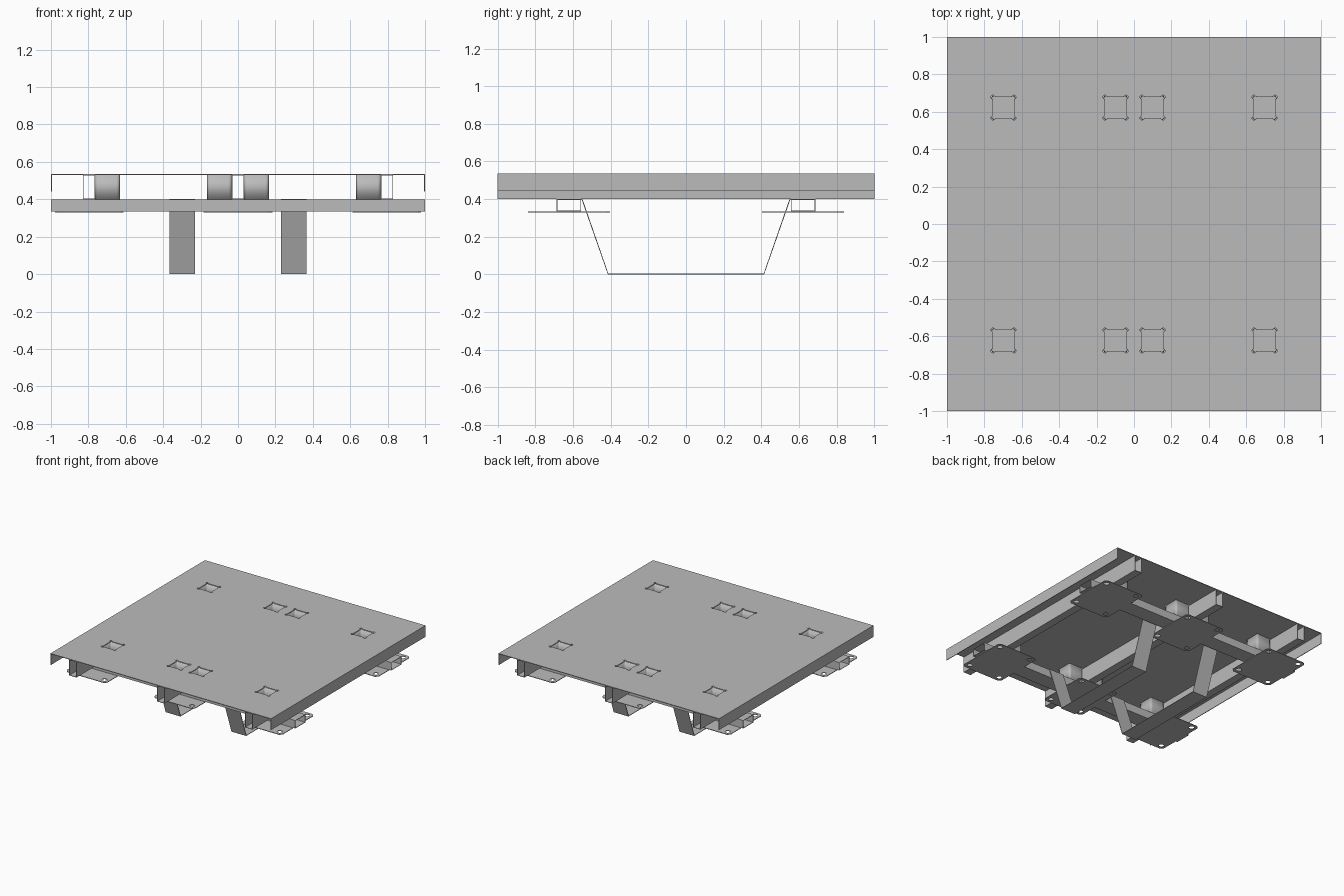
import bpy, bmesh
from math import cos, sin, pi
from mathutils import Vector

cube = bpy.data.objects.get("Cube")
if cube:
    bpy.data.objects.remove(cube, do_unlink=True)

steel = bpy.data.materials.new("grey steel")
steel.use_nodes = True
grey = (0.50, 0.50, 0.50, 1)
steel.diffuse_color = grey
steel.node_tree.nodes["Principled BSDF"].inputs["Base Color"].default_value = grey

TOP, DECK, LOW = 0.535, 0.40, 0.335   # deck top, girder bottom, cross beam bottom
WALL = 0.005


def finish(bm, name, thickness=0.0, smooth=False):
    """Turn a bmesh into an object, thickened inwards if it is a sheet."""
    mesh = bpy.data.meshes.new(name)
    bm.to_mesh(mesh)
    bm.free()
    mesh.materials.append(steel)
    obj = bpy.data.objects.new(name, mesh)
    bpy.context.collection.objects.link(obj)
    if thickness:
        mod = obj.modifiers.new("Sheet thickness", 'SOLIDIFY')
        mod.thickness = thickness
        mod.offset = -1
    if smooth:
        bpy.ops.object.select_all(action='DESELECT')
        obj.select_set(True)
        bpy.context.view_layer.objects.active = obj
        bpy.ops.object.shade_smooth_by_angle()
    return obj


def sweep(name, profile, axis, start, end, closed=True, smooth=False):
    """Pull a counter-clockwise profile along an axis into an open-ended sheet."""
    place = {'X': lambda p, t: (t, p[0], p[1]),
             'Y': lambda p, t: (p[0], t, p[1]),
             'Z': lambda p, t: (p[0], p[1], t)}[axis]
    bm = bmesh.new()
    a = [bm.verts.new(place(p, start)) for p in profile]
    b = [bm.verts.new(place(p, end)) for p in profile]
    n = len(profile)
    for i in range(n if closed else n - 1):
        j = (i + 1) % n
        quad = [a[i], a[j], b[j], b[i]]
        bm.faces.new(quad[::-1] if axis == 'Y' else quad)
    return finish(bm, name, WALL, smooth)


def punched(name, outline, holes, z):
    """Flat sheet with holes, its upper side at z."""
    bm = bmesh.new()
    edges = []
    for loop in [outline] + holes:
        vs = [bm.verts.new((x, y, z)) for x, y in loop]
        edges += [bm.edges.new((vs[i - 1], vs[i])) for i in range(len(vs))]
    bmesh.ops.triangle_fill(bm, edges=edges, use_beauty=True, normal=Vector((0, 0, 1)))
    for f in bm.faces:
        f.normal_update()
        if f.normal.z < 0:
            f.normal_flip()
    return finish(bm, name, WALL)


def rect(cx, cy, hx, hy):
    return [(cx - hx, cy - hy), (cx + hx, cy - hy), (cx + hx, cy + hy), (cx - hx, cy + hy)]


def arc(cx, cy, r, start, turn, steps):
    return [(cx + r * cos(start + turn * i / steps), cy + r * sin(start + turn * i / steps))
            for i in range(steps + 1)]


def rounded(cx, cy, half, r):
    pts = []
    for k, (sx, sy) in enumerate([(1, 1), (-1, 1), (-1, -1), (1, -1)]):
        pts += arc(cx + sx * (half - r), cy + sy * (half - r), r, k * pi / 2, pi / 2, 4)
    return pts


def relieved(cx, cy, half, r):
    """Square opening with round corner reliefs."""
    pts = []
    for k, (sx, sy) in enumerate([(1, 1), (-1, 1), (-1, -1), (1, -1)]):
        pts += arc(cx + sx * half, cy + sy * half, r, (k - 1) * pi / 2, 1.5 * pi, 9)
    return pts


# Deck sheet with eight square openings
pockets = [(x, y) for y in (-0.622, 0.622) for x in (-0.698, -0.099, 0.099, 0.698)]
punched("deck_sheet", rect(0, 0, 1, 1), [relieved(x, y, 0.056, 0.011) for x, y in pockets], TOP)

# Folded side lips
for side, s in (("left", 1), ("right", -1)):
    x = s * (1 - WALL / 2)
    bm = bmesh.new()
    bmesh.ops.create_cube(bm, size=1)
    bmesh.ops.scale(bm, vec=(WALL, 2, TOP - 0.442), verts=bm.verts)
    bmesh.ops.translate(bm, vec=(x, 0, (TOP + 0.442) / 2), verts=bm.verts)
    finish(bm, f"{side}_side_lip")

# Square sleeves below the openings
for i, (x, y) in enumerate(pockets):
    sweep(f"sleeve_{i + 1}", rounded(x, y, 0.066, 0.018), 'Z', DECK, TOP - WALL, smooth=True)

# Three open-ended girders running front to back
for name, x in (("right", -0.797), ("middle", 0), ("left", 0.797)):
    sweep(f"{name}_girder", rect(x, (TOP - WALL + DECK) / 2, 0.033, (TOP - WALL - DECK) / 2),
          'Y', -1, 1)

# Cross beams with bolted foot plates
for end, y in (("front", -0.622), ("back", 0.622)):
    sweep(f"{end}_cross_beam", rect(y, (DECK + LOW) / 2, 0.065, (DECK - LOW) / 2), 'X', -1, 1)
    for name, x in (("right", -0.795), ("middle", 0), ("left", 0.795)):
        hx, hy, c = 0.184, 0.217, 0.02
        outline = [(x + px, y + py) for px, py in (
            (c - hx, -hy), (hx - c, -hy), (hx, c - hy), (hx, hy - c),
            (hx - c, hy), (c - hx, hy), (-hx, hy - c), (-hx, c - hy))]
        bolts = [arc(x + sx * 0.143, y + sy * 0.176, 0.02, 0, 2 * pi * 15 / 16, 15)
                 for sx in (-1, 1) for sy in (-1, 1)]
        punched(f"{end}_{name}_foot_plate", outline, bolts, LOW)

# Bent straps hanging under the frame
strap = [(-0.555, DECK), (-0.415, 0), (0.415, 0), (0.555, DECK)]
for side, x in (("right", -0.298), ("left", 0.298)):
    sweep(f"{side}_strap", strap, 'X', x - 0.067, x + 0.067, closed=False)
